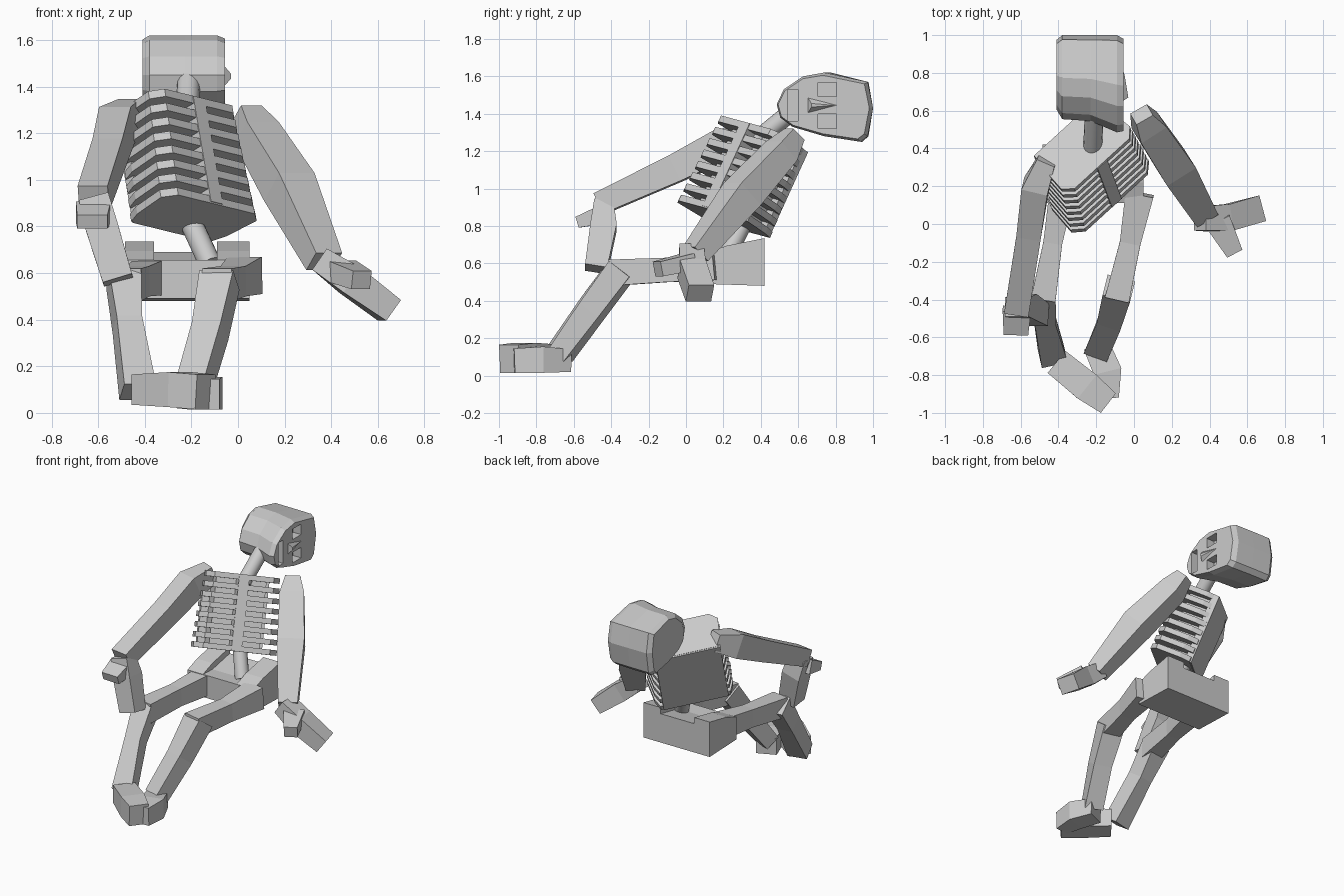
import bpy, bmesh
from mathutils import Vector, Matrix

if "Cube" in bpy.data.objects:
    bpy.data.objects.remove(bpy.data.objects["Cube"])


def finish(bm, name):
    bmesh.ops.recalc_face_normals(bm, faces=bm.faces[:])
    me = bpy.data.meshes.new(name)
    bm.to_mesh(me)
    bm.free()
    ob = bpy.data.objects.new(name, me)
    bpy.context.collection.objects.link(ob)
    return ob


def loft(bm, rings):
    vs = [[bm.verts.new(p) for p in r] for r in rings]
    n = len(vs[0])
    for a, b in zip(vs, vs[1:]):
        for i in range(n):
            j = (i + 1) % n
            bm.faces.new((a[i], a[j], b[j], b[i]))
    bm.faces.new(vs[0])
    bm.faces.new(vs[-1][::-1])


def limb(name, pts, ref=(0, 0, 1)):
    """Square tube through (x, y, z, width, height) stations."""
    P = [Vector(p[:3]) for p in pts]
    rings = []
    for i, p in enumerate(pts):
        t = (P[min(i + 1, len(P) - 1)] - P[max(i - 1, 0)]).normalized()
        s = Vector(ref).cross(t).normalized()
        n = t.cross(s)
        rings.append([P[i] + s * p[3] / 2 * a + n * p[4] / 2 * b
                      for a, b in ((-1, -1), (1, -1), (1, 1), (-1, 1))])
    bm = bmesh.new()
    loft(bm, rings)
    return finish(bm, name)


def tube(name, a, b, r):
    a, b = Vector(a), Vector(b)
    d = b - a
    bm = bmesh.new()
    m = Matrix.Translation((a + b) / 2) @ d.to_track_quat('Z', 'Y').to_matrix().to_4x4()
    bmesh.ops.create_cone(bm, cap_ends=True, segments=16, radius1=r, radius2=r,
                          depth=d.length, matrix=m)
    ob = finish(bm, name)
    for f in ob.data.polygons:
        f.use_smooth = len(f.vertices) == 4
    return ob


def box(bm, lo, hi, M=Matrix()):
    loft(bm, [[M @ Vector((x, y, z)) for x, y in
               ((lo[0], lo[1]), (hi[0], lo[1]), (hi[0], hi[1]), (lo[0], hi[1]))]
              for z in (lo[2], hi[2])])


# Chest frame: r = across, b = backwards, u = up, origin at the top of the sternum
u = Vector((-.153, .41, .90)).normalized()
r = Vector((.73, .66, -.19))
r = (r - u * r.dot(u)).normalized()
b = u.cross(r)
M = Matrix.Translation((-.17, .32, 1.355)) @ Matrix((r, b, u)).transposed().to_4x4()

# Ribs, stacked slabs
bm = bmesh.new()
half = [(.20, 0), (.25, .05), (.235, .22), (.21, .29)]
outline = half + [(-x, y) for x, y in half[::-1]]
N = 8
for i in range(N):
    k = 1 + .13 * i / (N - 1)
    z = -i * .068
    loft(bm, [[M @ Vector((x * k, y, zz)) for x, y in outline] for zz in (z, z - .036)])
finish(bm, "ribs")

# Inner core, back plate and sternum
bm = bmesh.new()
box(bm, (-.17, .09, -.51), (.17, .27, -.005), M)
box(bm, (-.22, .25, -.51), (.22, .30, -.002), M)
finish(bm, "rib_core")
bm = bmesh.new()
box(bm, (-.035, -.004, -.505), (.035, .12, -.005), M)
finish(bm, "sternum")

# Neck and spine
tube("neck", (-.22, .38, 1.26), (-.21, .60, 1.44), .05)
tube("spine", (-.24, .35, .90), (-.12, .22, .64), .048)

# Pelvis: raised wings either side of a lower middle
for name, x0, x1, top in (("pelvis_wing", -.485, -.36, .735),
                          ("pelvis_middle", -.36, -.09, .69),
                          ("pelvis_wing", -.09, .05, .735)):
    prof = [(.11, .49), (.42, .48), (.42, top), (.22, top - .04), (.11, .655)]
    bm = bmesh.new()
    loft(bm, [[Vector((x, y, z)) for y, z in prof] for x in (x0, x1)])
    finish(bm, name)

# Legs and feet
limb("thigh_a", [(-.385, .15, .58, .13, .15), (-.43, -.1, .565, .10, .13),
                 (-.48, -.40, .55, .13, .14)])
limb("shin_a", [(-.49, -.35, .575, .14, .14), (-.475, -.5, .38, .11, .13),
                (-.43, -.70, .09, .14, .12)])
limb("foot_a", [(-.41, -.73, .10, .15, .13), (-.25, -.86, .10, .16, .15),
                (-.14, -.945, .09, .13, .15)])
limb("thigh_b", [(.03, .16, .59, .15, .16), (-.02, -.1, .565, .11, .13),
                 (-.09, -.40, .55, .13, .14)])
limb("shin_b", [(-.08, -.34, .57, .15, .14), (-.12, -.5, .35, .13, .13),
                (-.19, -.67, .11, .13, .11)])
limb("foot_b", [(-.20, -.64, .08, .14, .12), (-.14, -.78, .085, .15, .14),
                (-.13, -.92, .08, .10, .13)])

# Arms and hands
limb("arm_a", [(-.46, .34, 1.29, .10, .12), (-.52, .20, 1.235, .14, .17),
               (-.555, -.05, 1.11, .13, .15), (-.62, -.46, .92, .13, .12)])
limb("hand_a", [(-.62, -.44, .93, .13, .10), (-.585, -.44, .80, .14, .14),
                (-.515, -.48, .57, .13, .12)], (0, 1, 0))
limb("thumb_a", [(-.62, -.45, .86, .15, .10), (-.625, -.58, .82, .13, .06)])
limb("arm_b", [(.04, .58, 1.29, .10, .09), (.08, .51, 1.20, .16, .14),
               (.22, .30, .97, .18, .17), (.37, .05, .65, .13, .11)])
limb("hand_b", [(.35, .03, .66, .13, .11), (.48, .03, .57, .14, .13),
                (.65, .075, .44, .14, .11)])
limb("thumb_b", [(.44, .02, .61, .14, .09), (.53, -.15, .57, .09, .08)])

# Head, lying back with the face towards +x
face = [(.45, 1.45), (.49, 1.53), (.60, 1.60), (.72, 1.62), (.97, 1.57), (1.0, 1.43),
        (.97, 1.28), (.93, 1.25), (.72, 1.28), (.54, 1.33), (.47, 1.38)]
rings = []
for x, lo, k in ((-.41, .59, .90), (-.38, .555, 1), (-.23, .545, 1),
                 (-.09, .485, 1), (-.055, .47, .92)):
    rings.append([Vector((x, .75 + (1 - (1 - y) * (1 - lo) / .55 - .75) * k,
                          1.44 + (z - 1.44) * k)) for y, z in face])
bm = bmesh.new()
loft(bm, rings)
head = finish(bm, "head")

# Eye sockets and mouth
bm = bmesh.new()
for zc in (1.53, 1.36):
    box(bm, (-.12, .705, zc - .038), (.0, .805, zc + .038))
box(bm, (-.10, .545, 1.36), (.0, .60, 1.53))
cut = finish(bm, "face_cutter")
cut.hide_render = True
cut.display_type = 'WIRE'
mod = head.modifiers.new("sockets", 'BOOLEAN')
mod.operation = 'DIFFERENCE'
mod.solver = 'EXACT'
mod.object = cut

# Nose wedge
bm = bmesh.new()
loft(bm, [[Vector((-.06, .65, 1.40)), Vector((-.06, .65, 1.49)), Vector((-.06, .82, 1.445))],
          [Vector((-.03, .67, 1.435)), Vector((-.03, .67, 1.455)), Vector((-.05, .79, 1.445))]])
finish(bm, "nose")
